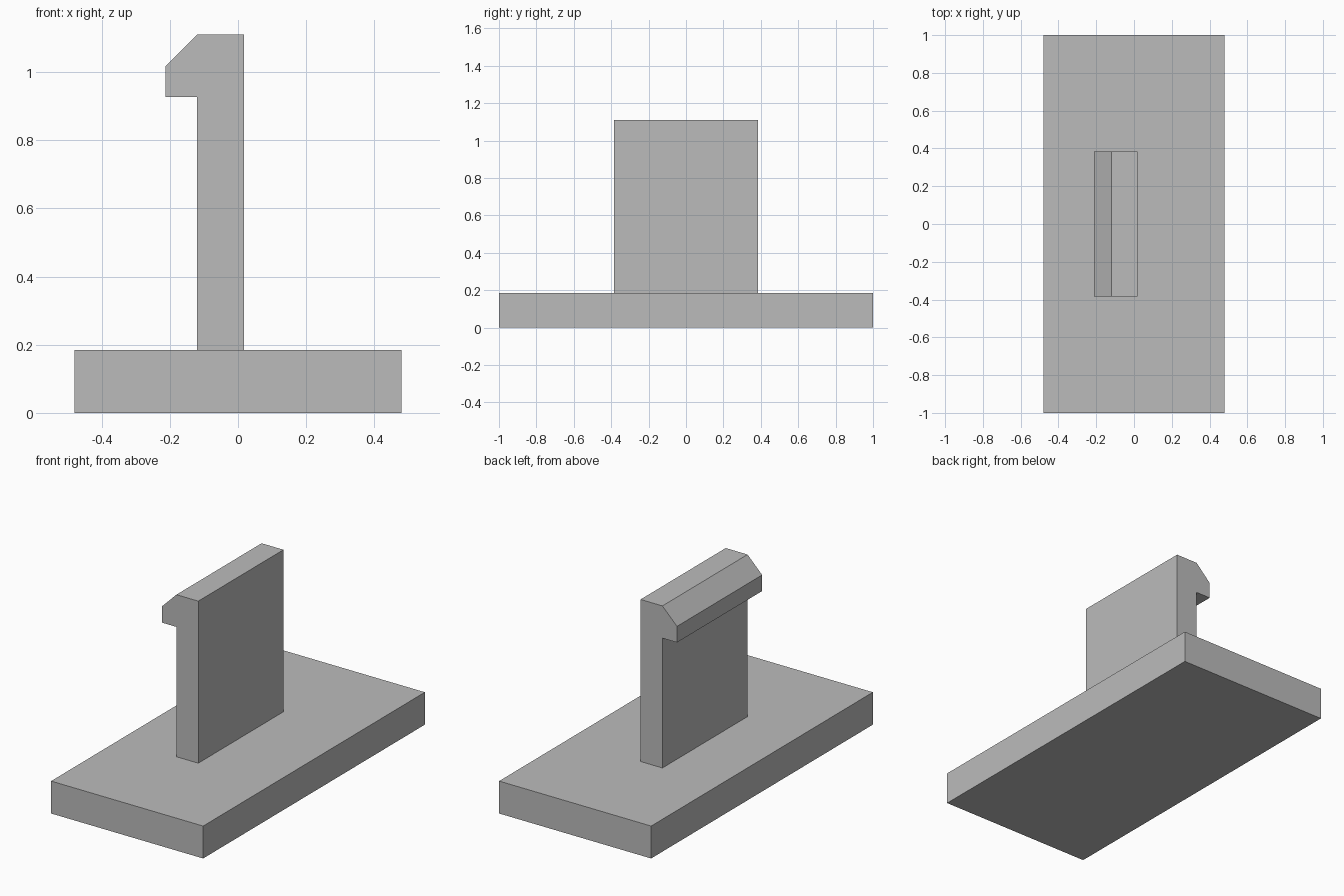
import bpy
import bmesh

cube = bpy.data.objects.get("Cube")
if cube:
    bpy.data.objects.remove(cube, do_unlink=True)

GREY = (0.5, 0.5, 0.5, 1.0)
grey = bpy.data.materials.new("plain grey")
grey.use_nodes = True
grey.diffuse_color = GREY
grey.node_tree.nodes["Principled BSDF"].inputs["Base Color"].default_value = GREY


def extrude_profile(name, profile, half_depth):
    """Extrude an x-z outline along y, centred on y = 0."""
    bm = bmesh.new()
    face = bm.faces.new([bm.verts.new((x, -half_depth, z)) for x, z in profile])
    result = bmesh.ops.extrude_face_region(bm, geom=[face])
    moved = [v for v in result["geom"] if isinstance(v, bmesh.types.BMVert)]
    bmesh.ops.translate(bm, verts=moved, vec=(0, 2 * half_depth, 0))
    bmesh.ops.recalc_face_normals(bm, faces=bm.faces)
    mesh = bpy.data.meshes.new(name)
    bm.to_mesh(mesh)
    bm.free()
    mesh.materials.append(grey)
    obj = bpy.data.objects.new(name, mesh)
    bpy.context.collection.objects.link(obj)
    return obj


BASE_TOP = 0.185

# Flat rectangular base
extrude_profile("base_plate",
                [(-0.48, 0), (0.48, 0), (0.48, BASE_TOP), (-0.48, BASE_TOP)], 1.0)

# Upright clip with a chamfered hook along its top
extrude_profile("hooked_clip",
                [(-0.12, BASE_TOP), (0.018, BASE_TOP), (0.018, 1.11), (-0.12, 1.11),
                 (-0.212, 1.018), (-0.212, 0.926), (-0.12, 0.926)], 0.384)
